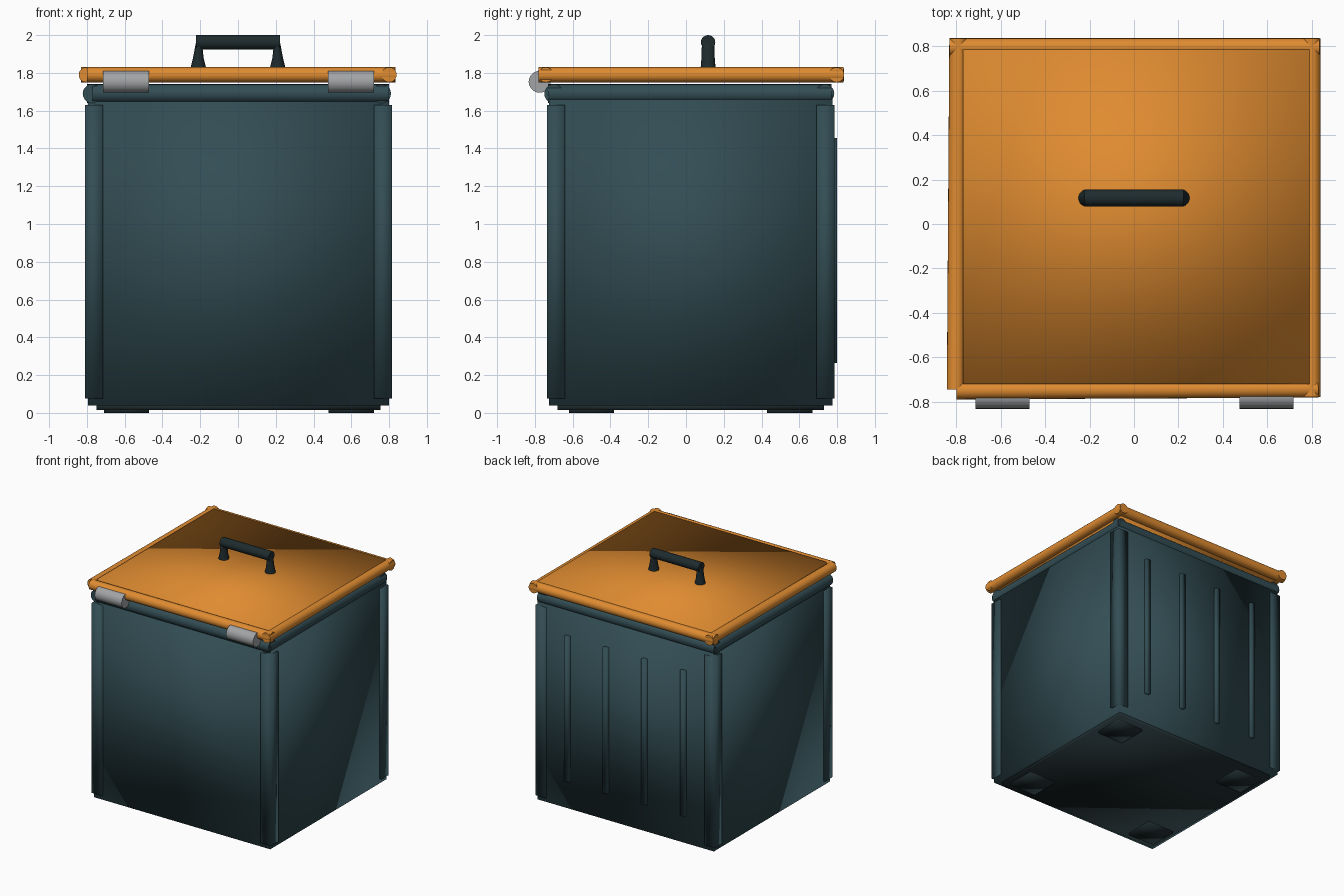
import bpy, bmesh, math
from mathutils import Vector

if "Cube" in bpy.data.objects:
    bpy.data.objects.remove(bpy.data.objects["Cube"])


def material(name, rgb):
    m = bpy.data.materials.new(name)
    m.diffuse_color = (*rgb, 1)
    m.use_nodes = True
    m.node_tree.nodes["Principled BSDF"].inputs["Base Color"].default_value = m.diffuse_color
    return m


TEAL = material("dark teal", (0.032, 0.074, 0.088))
ORANGE = material("orange", (0.74, 0.26, 0.03))
BLACK = material("near black", (0.013, 0.024, 0.027))
GREY = material("steel grey", (0.36, 0.37, 0.38))


def finish(name, bm, mat, angle=None):
    bmesh.ops.recalc_face_normals(bm, faces=bm.faces)
    me = bpy.data.meshes.new(name)
    bm.to_mesh(me)
    bm.free()
    me.materials.append(mat)
    ob = bpy.data.objects.new(name, me)
    bpy.context.collection.objects.link(ob)
    bpy.ops.object.select_all(action='DESELECT')
    bpy.context.view_layer.objects.active = ob
    ob.select_set(True)
    if angle:
        bpy.ops.object.shade_smooth_by_angle(angle=math.radians(angle))
    else:
        bpy.ops.object.shade_smooth()
    return ob


def box(name, x, y, z, mat):
    """Soft-shaded block given by its (min, max) on each axis."""
    bm = bmesh.new()
    bmesh.ops.create_cube(bm, size=1)
    for v in bm.verts:
        v.co = [r[0] if c < 0 else r[1] for c, r in zip(v.co, (x, y, z))]
    return finish(name, bm, mat)


def tube(name, a, b, radius, mat, sides=20):
    """Round bar from a to b."""
    a, b = Vector(a), Vector(b)
    bm = bmesh.new()
    bmesh.ops.create_cone(bm, cap_ends=True, segments=sides, radius1=radius,
                          radius2=radius, depth=(b - a).length)
    bmesh.ops.rotate(bm, verts=bm.verts, matrix=(b - a).to_track_quat('Z', 'Y').to_matrix())
    bmesh.ops.translate(bm, verts=bm.verts, vec=(a + b) / 2)
    return finish(name, bm, mat, 40)


def loft(name, rings, mat, sides=20):
    """Upright solid through elliptical rings (x, y, z, rx, ry)."""
    bm = bmesh.new()
    loops = []
    for x, y, z, rx, ry in rings:
        loops.append([bm.verts.new((x + rx * math.cos(t), y + ry * math.sin(t), z))
                      for t in (2 * math.pi * i / sides for i in range(sides))])
    for lo, hi in zip(loops, loops[1:]):
        for i in range(sides):
            j = (i + 1) % sides
            bm.faces.new((lo[i], lo[j], hi[j], hi[i]))
    bm.faces.new(loops[0][::-1])
    bm.faces.new(loops[-1])
    return finish(name, bm, mat, 50)


# Bin body and underside
box("body", (-0.795, 0.80), (-0.725, 0.775), (0.04, 1.68), TEAL)
box("base", (-0.75, 0.755), (-0.68, 0.73), (0.015, 0.045), BLACK)

# Square feet
for x in (-0.59, 0.60):
    for y in (-0.50, 0.55):
        box("foot", (x - 0.12, x + 0.12), (y - 0.12, y + 0.12), (0, 0.03), BLACK)

# Corner posts
for x in ((-0.81, -0.715), (0.72, 0.815)):
    for y in ((-0.735, -0.64), (0.69, 0.785)):
        box("corner_post", x, y, (0.075, 1.63), TEAL)

# Vertical ribs on the back
for x in (-0.525, -0.175, 0.175, 0.525):
    box("back_rib", (x - 0.02, x + 0.02), (0.76, 0.80), (0.265, 1.455), TEAL)

# Rolled rim around the top of the body
Z = 1.69
tube("rim_front", (-0.77, -0.70, Z), (0.80, -0.70, Z), 0.05, TEAL)
tube("rim_back", (-0.80, 0.735, Z), (0.80, 0.735, Z), 0.05, TEAL)
tube("rim_left", (-0.772, -0.73, Z), (-0.765, 0.77, Z), 0.05, TEAL)
tube("rim_right", (0.76, -0.73, Z), (0.76, 0.77, Z), 0.05, TEAL)

# Lid panel with rolled edges
Z = 1.79
box("lid_panel", (-0.77, 0.79), (-0.72, 0.787), (1.755, 1.8305), ORANGE)
tube("lid_edge_front", (-0.80, -0.75, Z), (0.83, -0.742, Z), 0.04, ORANGE)
tube("lid_edge_back", (-0.83, 0.797, Z), (0.835, 0.797, Z), 0.04, ORANGE)
tube("lid_edge_left", (-0.803, -0.745, Z), (-0.792, 0.835, Z), 0.04, ORANGE)
tube("lid_edge_right", (0.80, -0.78, Z), (0.80, 0.835, Z), 0.04, ORANGE)

# Hinge barrels
for x in (-0.5925, 0.5975):
    tube("hinge", (x - 0.122, -0.775, 1.753), (x + 0.122, -0.775, 1.753), 0.058, GREY)

# Handle: two flared legs and a grip bar
HY = 0.117
for s in (-1, 1):
    loft("handle_leg", [(s * 0.21, HY, 1.82, 0.043, 0.04),
                        (s * 0.21, HY, 1.88, 0.028, 0.035),
                        (s * 0.207, HY, 1.96, 0.016, 0.033)], BLACK)
tube("handle_grip", (-0.222, HY, 1.962), (0.222, HY, 1.962), 0.038, BLACK)
